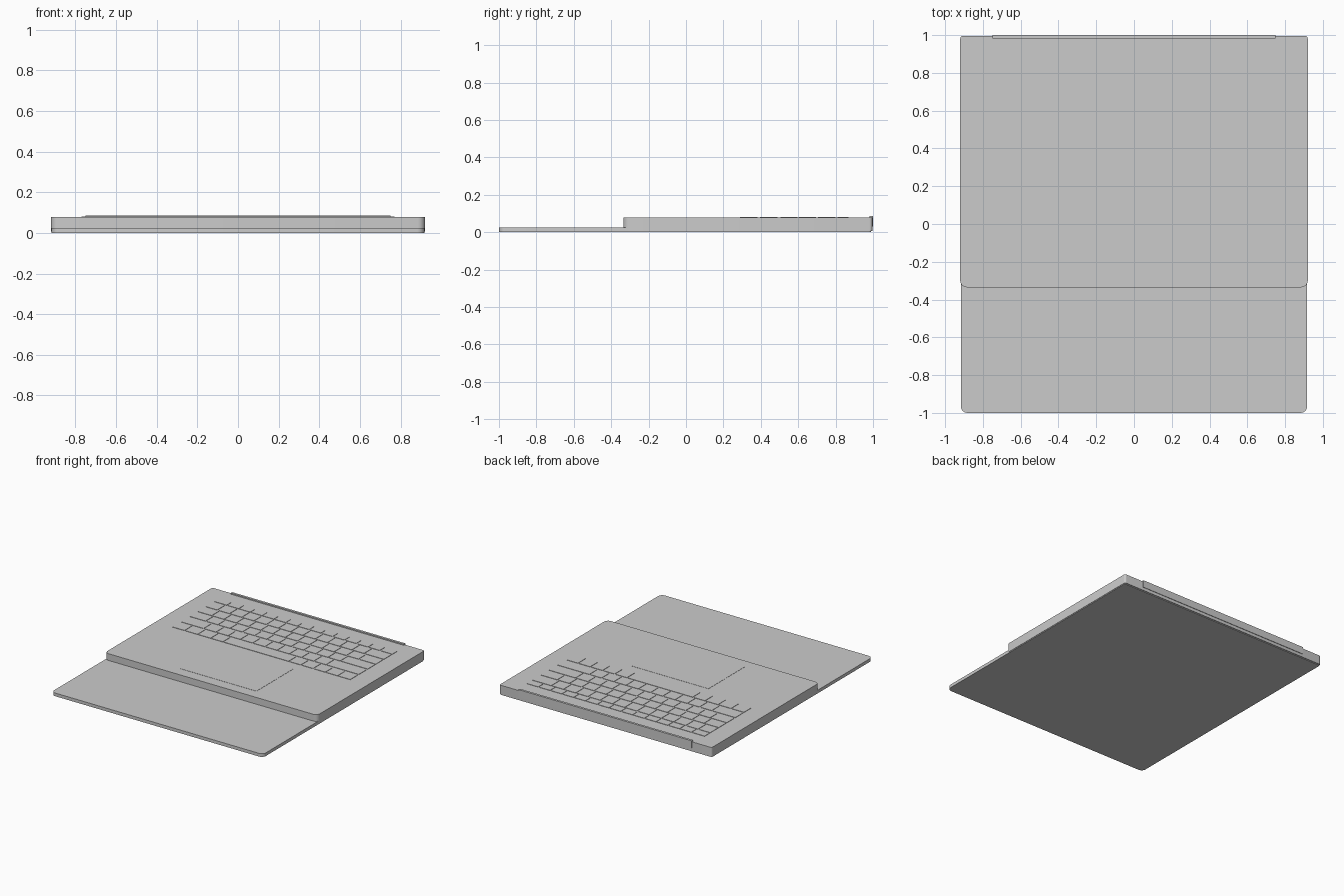
import bpy
import bmesh
import math

if "Cube" in bpy.data.objects:
    bpy.data.objects.remove(bpy.data.objects["Cube"], do_unlink=True)

grey = bpy.data.materials.new("plain_grey")
grey.use_nodes = True
grey.diffuse_color = (0.6, 0.6, 0.6, 1)
grey.node_tree.nodes["Principled BSDF"].inputs["Base Color"].default_value = (0.6, 0.6, 0.6, 1)


def add_box(bm, x, y, z, front_radius=0, back_radius=0):
    """Box from (low, high) spans with rounded upright corners."""
    verts = bmesh.ops.create_cube(bm, size=1)["verts"]
    for v in verts:
        for axis, (low, high) in enumerate((x, y, z)):
            v.co[axis] = high if v.co[axis] > 0 else low
    edges = {e for v in verts for e in v.link_edges}
    upright = [e for e in edges if abs(e.verts[0].co.z - e.verts[1].co.z) > 1e-6]
    middle = sum(y) / 2
    groups = [([e for e in upright if e.verts[0].co.y < middle], front_radius),
              ([e for e in upright if e.verts[0].co.y > middle], back_radius)]
    for group, radius in groups:
        if radius:
            bmesh.ops.bevel(bm, geom=group, offset=radius, segments=6,
                            profile=0.5, affect='EDGES')


def finish(bm, name):
    mesh = bpy.data.meshes.new(name)
    bm.to_mesh(mesh)
    bm.free()
    obj = bpy.data.objects.new(name, mesh)
    bpy.context.collection.objects.link(obj)
    mesh.materials.append(grey)
    bpy.ops.object.select_all(action='DESELECT')
    obj.select_set(True)
    bpy.context.view_layer.objects.active = obj
    bpy.ops.object.shade_smooth_by_angle(angle=math.radians(30))
    return obj


def box(name, *spans, **radii):
    bm = bmesh.new()
    add_box(bm, *spans, **radii)
    return finish(bm, name)


# Flat screen lid beneath, keyboard body on top
box("screen_lid", (-0.917, 0.917), (-1, 0.99), (0, 0.025),
    front_radius=0.035, back_radius=0.015)
box("keyboard_body", (-0.92, 0.92), (-0.335, 0.996), (0.006, 0.078),
    front_radius=0.035, back_radius=0.015)

# Hinge strip along the back edge
box("hinge_strip", (-0.75, 0.75), (0.982, 1), (0.03, 0.087))

# Touch pad, barely proud of the body
box("touch_pad", (-0.335, 0.335), (-0.25, 0.2), (0.07, 0.0795))

# Keys: each row is front edge, back edge, and key widths (last key fills the row)
LEFT, RIGHT, GAP = -0.775, 0.775, 0.01
UNIT = 0.106
rows = [
    (0.81, 0.87, [0.115] + [0.102] * 13),
    (0.705, 0.80, [UNIT] * 13),
    (0.605, 0.695, [0.128] + [UNIT] * 12),
    (0.505, 0.595, [0.145] + [UNIT] * 11),
    (0.395, 0.49, [0.205] + [UNIT] * 10),
    (0.29, 0.382, [0.113] * 3 + [UNIT, 0.57] + [UNIT] * 4),
]
bm = bmesh.new()
for front, back, widths in rows:
    start = LEFT
    for width in widths + [None]:
        end = RIGHT if width is None else start + width
        add_box(bm, (start + GAP / 2, end - GAP / 2), (front, back), (0.07, 0.081))
        start = end
finish(bm, "keys")
